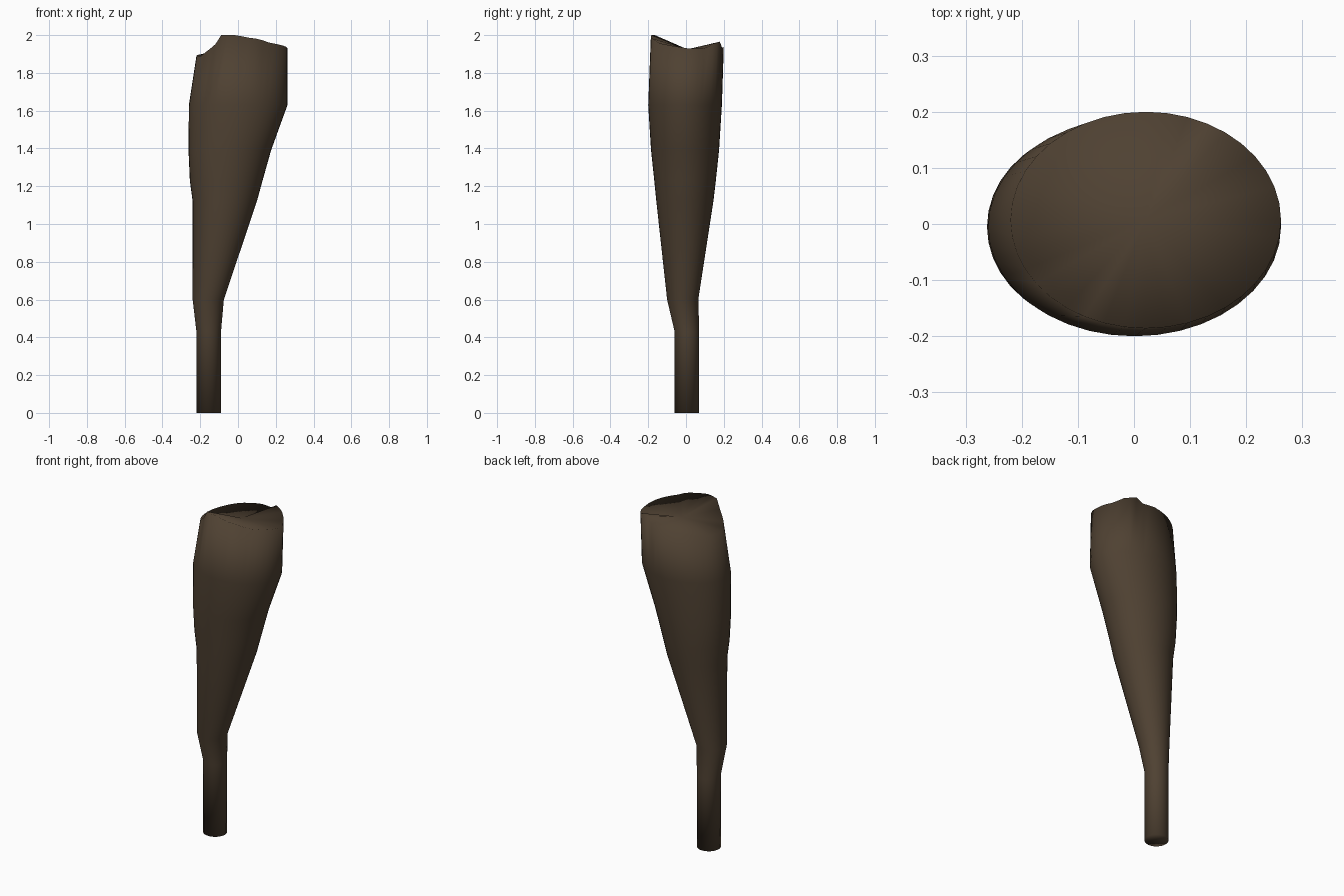
import bpy, bmesh, math

if "Cube" in bpy.data.objects:
    bpy.data.objects.remove(bpy.data.objects["Cube"])

SEGMENTS = 40

# single flat dark brown
bark = bpy.data.materials.new("dark brown wood")
bark.diffuse_color = (0.078, 0.053, 0.032, 1.0)
bark.use_nodes = True
bark.node_tree.nodes["Principled BSDF"].inputs["Base Color"].default_value = bark.diffuse_color

# cross-sections: height, x min, x max, y min, y max
SECTIONS = [
    (0.00, -0.22, -0.09, -0.06, 0.07),
    (0.43, -0.22, -0.09, -0.06, 0.07),
    (0.60, -0.24, -0.075, -0.10, 0.065),
    (1.12, -0.24, 0.10, -0.157, 0.145),
    (1.23, -0.255, 0.13, -0.168, 0.158),
    (1.39, -0.262, 0.175, -0.185, 0.175),
    (1.63, -0.26, 0.262, -0.20, 0.19),
]
RIM = (-0.22, 0.262, -0.186, 0.20)

# uneven rim: angle in degrees from +x, height
RIM_HEIGHTS = [
    (0, 1.93), (30, 1.93), (45, 1.955), (63, 1.965), (72, 1.935), (90, 1.935),
    (120, 1.92), (150, 1.90), (180, 1.89), (207, 1.89), (232, 1.94),
    (243, 2.0), (262, 2.0), (286, 1.98), (292, 1.985), (300, 1.965),
    (315, 1.955), (360, 1.93),
]


def rim_height(angle):
    for (a0, z0), (a1, z1) in zip(RIM_HEIGHTS, RIM_HEIGHTS[1:]):
        if a0 <= angle <= a1:
            return z0 + (z1 - z0) * (angle - a0) / (a1 - a0)
    return RIM_HEIGHTS[-1][1]


def make_ring(bm, bounds, height):
    x0, x1, y0, y1 = bounds
    ring = []
    for i in range(SEGMENTS):
        deg = 360 * i / SEGMENTS
        a = math.radians(deg)
        ring.append(bm.verts.new(((x0 + x1) / 2 + (x1 - x0) / 2 * math.cos(a),
                                  (y0 + y1) / 2 + (y1 - y0) / 2 * math.sin(a),
                                  height(deg))))
    return ring


def cap(bm, ring, z):
    center = bm.verts.new((sum(v.co.x for v in ring) / SEGMENTS,
                           sum(v.co.y for v in ring) / SEGMENTS, z))
    for i in range(SEGMENTS):
        bm.faces.new((ring[i], ring[(i + 1) % SEGMENTS], center))


# lofted club body, from handle to broken rim
bm = bmesh.new()
rings = [make_ring(bm, s[1:], lambda d, z=s[0]: z) for s in SECTIONS]
rings.append(make_ring(bm, RIM, rim_height))
for low, high in zip(rings, rings[1:]):
    for i in range(SEGMENTS):
        j = (i + 1) % SEGMENTS
        bm.faces.new((low[i], low[j], high[j], high[i]))

# closed ends
cap(bm, rings[0], 0.0)
cap(bm, rings[-1], 1.925)
bmesh.ops.recalc_face_normals(bm, faces=bm.faces[:])
for face in bm.faces:
    face.smooth = True

mesh = bpy.data.meshes.new("wooden_club")
bm.to_mesh(mesh)
bm.free()
mesh.materials.append(bark)
bpy.context.collection.objects.link(bpy.data.objects.new("wooden_club", mesh))
